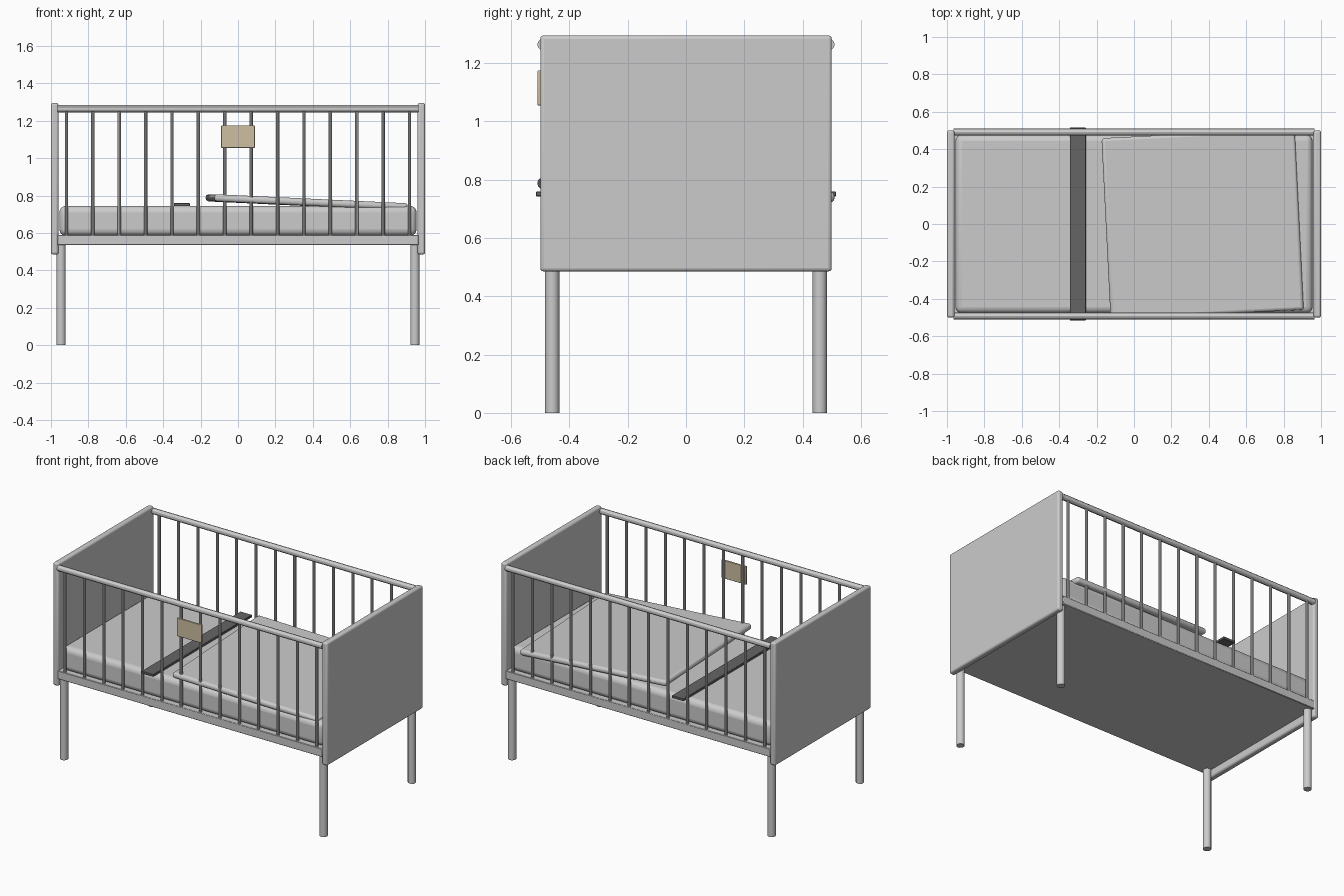
import bpy
from math import pi

if "Cube" in bpy.data.objects:
    bpy.data.objects.remove(bpy.data.objects["Cube"])


def material(name, rgb):
    m = bpy.data.materials.new(name)
    m.diffuse_color = (*rgb, 1)
    m.use_nodes = True
    m.node_tree.nodes["Principled BSDF"].inputs["Base Color"].default_value = m.diffuse_color
    return m


def finish(ob, name, mat=None):
    ob.name = name
    bpy.ops.object.shade_smooth_by_angle()
    if mat:
        ob.data.materials.append(mat)
    return ob


def box(name, loc, size, bevel=0.0, segments=3, rot=(0, 0, 0), mat=None):
    bpy.ops.mesh.primitive_cube_add(size=1)
    ob = bpy.context.object
    ob.scale = size
    bpy.ops.object.transform_apply(location=False, rotation=False, scale=True)
    finish(ob, name, mat)
    ob.location, ob.rotation_euler = loc, rot
    if bevel:
        b = ob.modifiers.new("round_edges", "BEVEL")
        b.width, b.segments = bevel, segments
    return ob


def rod(name, loc, radius, length, sides, rot=(0, 0, 0)):
    bpy.ops.mesh.primitive_cylinder_add(vertices=sides, radius=radius,
                                        depth=length, location=loc, rotation=rot)
    return finish(bpy.context.object, name)


dark = material("dark_webbing", (0.13, 0.13, 0.13))
tan = material("tan_card", (0.62, 0.52, 0.36))

# solid end panels and legs
for sx, end in ((-1, "left"), (1, "right")):
    box(f"{end}_end_panel", (sx * 0.98, 0, 0.89), (0.04, 1.0, 0.81), 0.012)
    for sy, side in ((-1, "front"), (1, "back")):
        rod(f"{side}_{end}_leg", (sx * 0.946, sy * 0.459, 0.27), 0.025, 0.54, 12)

# base frame and mattress
box("base_frame", (0, 0, 0.5625), (1.93, 1.0, 0.055), 0.003, 1)
box("mattress", (0, 0, 0.665), (1.91, 0.955, 0.16), 0.035, 4)

# barred sides with round top rails
for sy, side in ((-1, "front"), (1, "back")):
    rod(f"{side}_top_rail", (0, sy * 0.491, 1.264), 0.019, 1.93, 12, (0, pi / 2, 0))
    for i in range(14):
        x = -0.917 + i * 1.834 / 13
        rod(f"{side}_bar_{i + 1}", (x, sy * 0.49, 0.92), 0.0095, 0.68, 10)

# folded blanket, slightly askew
box("blanket", (0.367, 0, 0.764), (1.035, 0.97, 0.038), 0.016, 3, (0, 0.047, 0.05))

# strap across the mattress and card on the front bars
box("strap", (-0.3, 0, 0.751), (0.086, 1.03, 0.016), 0.002, 1, mat=dark)
box("name_card", (0, -0.503, 1.115), (0.18, 0.012, 0.12), 0.003, 2, mat=tan)
